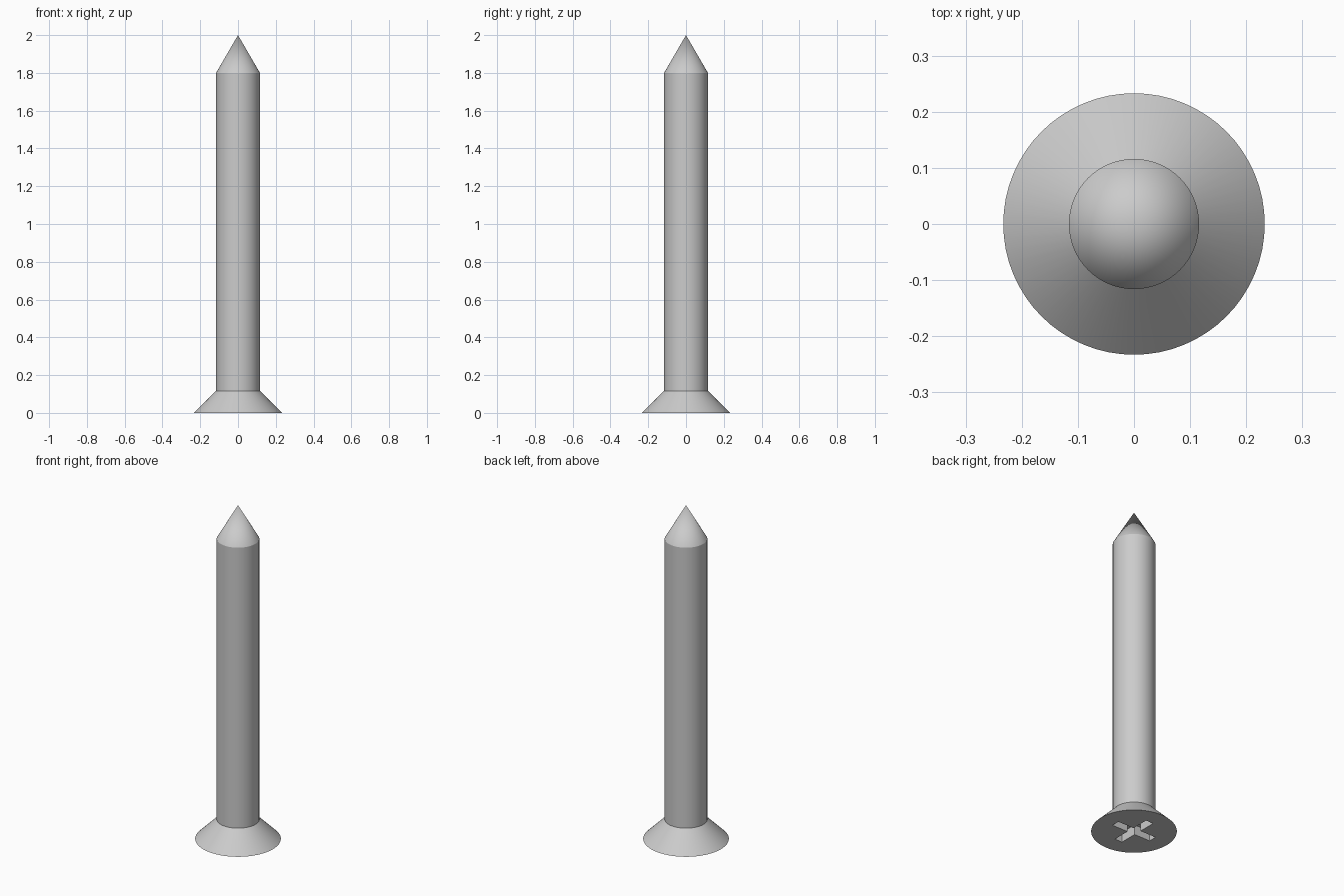
import bpy
import bmesh
import math
from mathutils import Matrix, Vector

cube = bpy.data.objects.get("Cube")
if cube:
    bpy.data.objects.remove(cube, do_unlink=True)

SEGMENTS = 64
HEAD_R, SHAFT_R = 0.233, 0.116
HEAD_TOP, TIP_START, TIP_END = 0.117, 1.80, 2.0
ARM_LENGTH, ARM_HALF_WIDTH, RECESS_DEPTH = 0.132, 0.025, 0.06


def make_object(name, bm):
    bmesh.ops.recalc_face_normals(bm, faces=bm.faces)
    mesh = bpy.data.meshes.new(name)
    bm.to_mesh(mesh)
    bm.free()
    obj = bpy.data.objects.new(name, mesh)
    bpy.context.collection.objects.link(obj)
    return obj


# Steel material
steel = bpy.data.materials.new("steel_grey")
steel.use_nodes = True
colour = (0.6, 0.6, 0.6, 1)
steel.diffuse_color = colour
steel.node_tree.nodes["Principled BSDF"].inputs["Base Color"].default_value = colour

# Turned body: countersunk head, plain shaft and conical tip
profile = [(0, 0), (HEAD_R, 0), (SHAFT_R, HEAD_TOP), (SHAFT_R, TIP_START), (0, TIP_END)]
bm = bmesh.new()
points = [bm.verts.new((r, 0, z)) for r, z in profile]
edges = [bm.edges.new(pair) for pair in zip(points, points[1:])]
bmesh.ops.spin(bm, geom=points + edges, cent=(0, 0, 0), axis=(0, 0, 1),
               angle=math.tau, steps=SEGMENTS, use_duplicate=False)
bmesh.ops.remove_doubles(bm, verts=bm.verts, dist=0.0001)
flat = [f for f in bm.faces if f.calc_center_median().z < 0.001]
bmesh.ops.dissolve_faces(bm, faces=flat)
screw = make_object("screw_body", bm)
screw.data.materials.append(steel)

# Cross-shaped cutter for the driver recess
L, w = ARM_LENGTH, ARM_HALF_WIDTH
bm = bmesh.new()
outline = []
for quarter in range(4):
    turn = Matrix.Rotation(quarter * math.pi / 2, 3, 'Z')
    for x, y in ((L, -w), (L, w), (w, w)):
        outline.append(bm.verts.new(turn @ Vector((x, y, -0.05))))
base = bm.faces.new(outline)
extruded = bmesh.ops.extrude_face_region(bm, geom=[base])["geom"]
bmesh.ops.translate(bm, vec=(0, 0, RECESS_DEPTH + 0.05),
                    verts=[v for v in extruded if isinstance(v, bmesh.types.BMVert)])
cutter = make_object("recess_cutter", bm)
cutter.data.materials.append(steel)
cutter.hide_render = True

# Cut the recess, then drop the cutter
cut = screw.modifiers.new("driver_recess", 'BOOLEAN')
cut.operation = 'DIFFERENCE'
cut.solver = 'EXACT'
cut.object = cutter
bpy.ops.object.select_all(action='DESELECT')
screw.select_set(True)
bpy.context.view_layer.objects.active = screw
bpy.ops.object.modifier_apply(modifier=cut.name)
bpy.data.objects.remove(cutter, do_unlink=True)

# Smooth round surfaces with crisp rims
bpy.ops.object.shade_smooth_by_angle(angle=math.radians(20))
